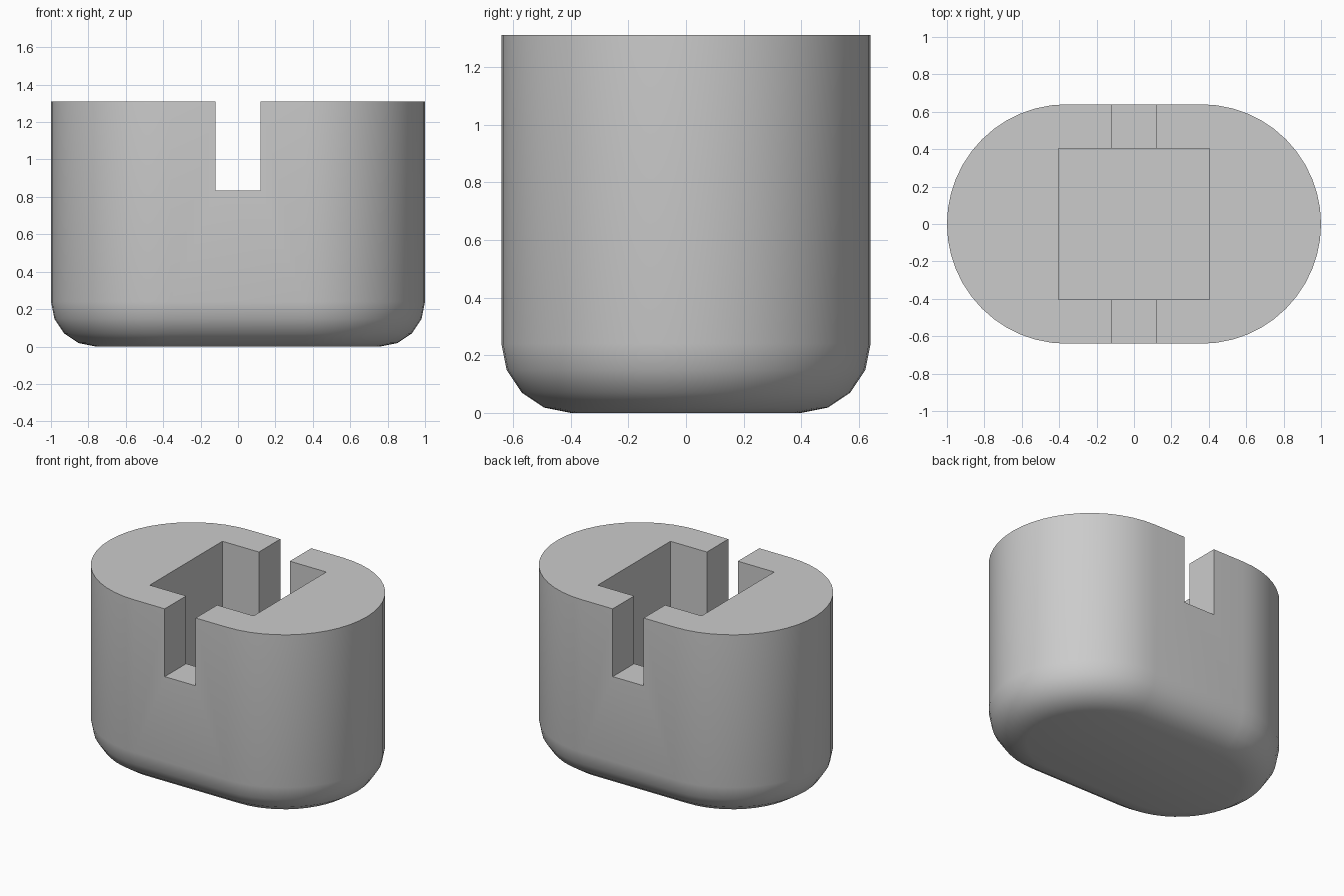
import bpy, bmesh, math
from mathutils import Vector

if "Cube" in bpy.data.objects:
    bpy.data.objects.remove(bpy.data.objects["Cube"], do_unlink=True)

HEIGHT, RADIUS, OFFSET = 1.31, 0.64, 0.36
EDGE, EDGE_STEPS, ARC_STEPS = 0.24, 4, 24
SLOT_FLOOR, POCKET_FLOOR = 0.835, 0.24

grey = bpy.data.materials.new("light grey")
grey.use_nodes = True
grey.diffuse_color = (0.6, 0.6, 0.6, 1)
grey.node_tree.nodes["Principled BSDF"].inputs["Base Color"].default_value = (0.6, 0.6, 0.6, 1)


def new_object(name, bm):
    bmesh.ops.recalc_face_normals(bm, faces=bm.faces)
    mesh = bpy.data.meshes.new(name)
    bm.to_mesh(mesh)
    bm.free()
    mesh.materials.append(grey)
    obj = bpy.data.objects.new(name, mesh)
    bpy.context.collection.objects.link(obj)
    return obj


def box(name, size_x, size_y, z0, z1):
    bm = bmesh.new()
    bmesh.ops.create_cube(bm, size=1)
    bmesh.ops.scale(bm, vec=(size_x, size_y, z1 - z0), verts=bm.verts)
    bmesh.ops.translate(bm, vec=(0, 0, (z0 + z1) / 2), verts=bm.verts)
    return new_object(name, bm)


def stadium(radius, z):
    """Outline with two half-round ends joined by straight sides."""
    points = []
    for side in (1, -1):
        for i in range(ARC_STEPS + 1):
            a = math.pi * (i / ARC_STEPS - 0.5)
            points.append(Vector((side * (OFFSET + radius * math.cos(a)),
                                  side * radius * math.sin(a), z)))
    return points


# Body: stacked outlines with a rounded lower edge
bm = bmesh.new()
levels = []
for i in range(EDGE_STEPS + 1):
    a = math.pi / 2 * i / EDGE_STEPS
    levels.append((RADIUS - EDGE * (1 - math.sin(a)), EDGE * (1 - math.cos(a))))
levels.append((RADIUS, HEIGHT))
rings = [[bm.verts.new(p) for p in stadium(r, z)] for r, z in levels]
for low, high in zip(rings, rings[1:]):
    for i in range(len(low)):
        j = (i + 1) % len(low)
        bm.faces.new((low[i], low[j], high[j], high[i]))
bm.faces.new(rings[0][::-1])
bm.faces.new(rings[-1])
body = new_object("body", bm)

# Square pocket and the slot running front to back
cutters = [box("pocket_cutter", 0.805, 0.805, POCKET_FLOOR, HEIGHT + 0.2),
           box("slot_cutter", 0.24, 2, SLOT_FLOOR, HEIGHT + 0.3)]
for cutter in cutters:
    cutter.hide_render = True
    mod = body.modifiers.new(cutter.name, 'BOOLEAN')
    mod.operation = 'DIFFERENCE'
    mod.solver = 'EXACT'
    mod.object = cutter

# Apply the cuts and remove the helpers
bpy.context.view_layer.update()
cut = body.evaluated_get(bpy.context.evaluated_depsgraph_get())
mesh = bpy.data.meshes.new_from_object(cut)
body.modifiers.clear()
body.data = mesh
for cutter in cutters:
    bpy.data.objects.remove(cutter, do_unlink=True)

# Smooth sides with crisp rims
bpy.ops.object.select_all(action='DESELECT')
body.select_set(True)
bpy.context.view_layer.objects.active = body
bpy.ops.object.shade_smooth_by_angle(angle=math.radians(30))
